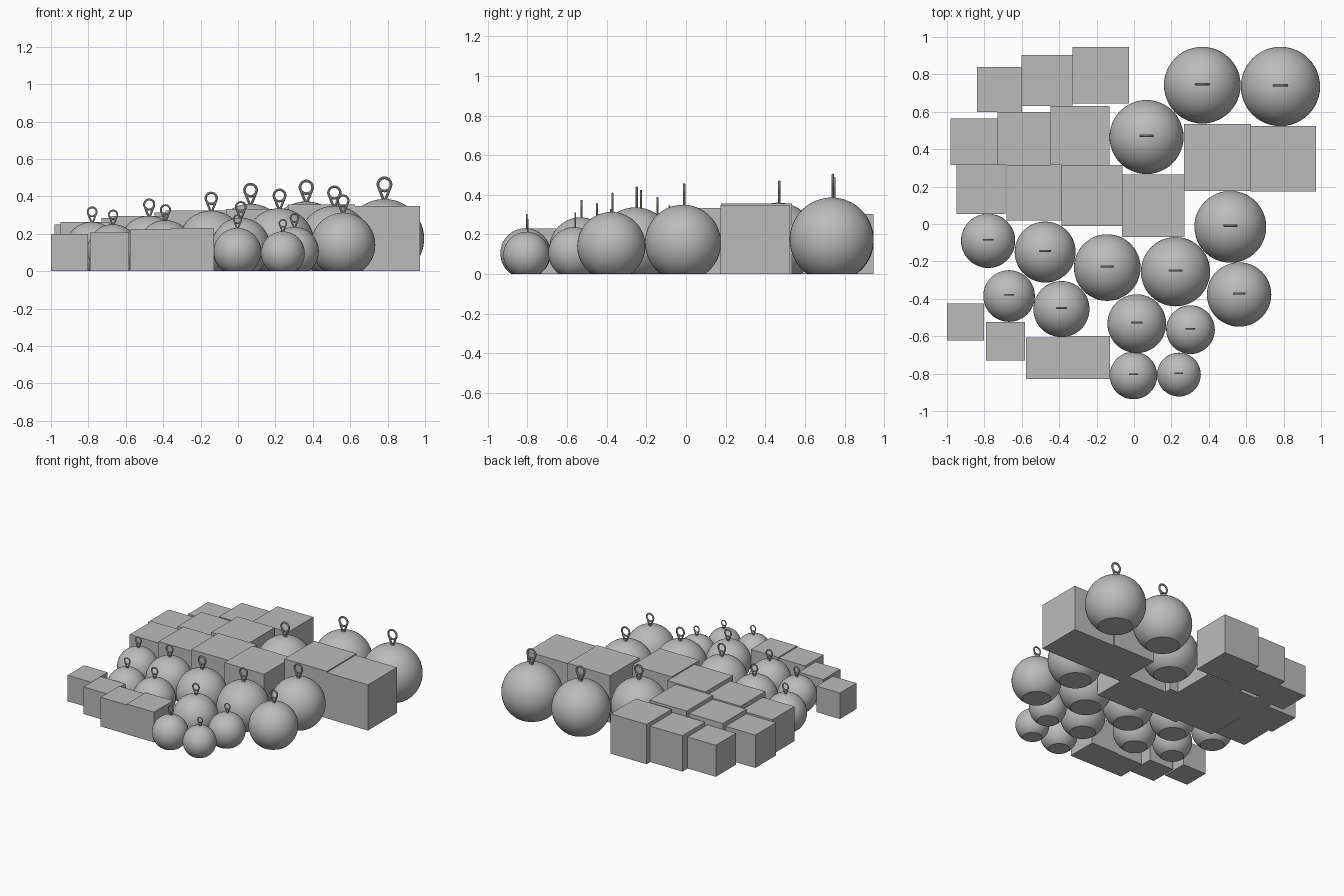
import bpy, bmesh, math
from mathutils import Matrix, Vector

if "Cube" in bpy.data.objects:
    bpy.data.objects.remove(bpy.data.objects["Cube"])

grey = bpy.data.materials.new("plain_grey")
grey.diffuse_color = (0.5, 0.5, 0.5, 1)
grey.use_nodes = True
grey.node_tree.nodes["Principled BSDF"].inputs["Base Color"].default_value = grey.diffuse_color


def make(name, bm, loc, smooth=True):
    me = bpy.data.meshes.new(name)
    bm.to_mesh(me)
    bm.free()
    ob = bpy.data.objects.new(name, me)
    bpy.context.collection.objects.link(ob)
    ob.location = loc
    me.materials.append(grey)
    if smooth:
        bpy.ops.object.select_all(action='DESELECT')
        ob.select_set(True)
        bpy.context.view_layer.objects.active = ob
        bpy.ops.object.shade_smooth_by_angle(angle=math.radians(35))
    return ob


def box(x, y, s):
    # cube with its lower left corner at x, y
    bm = bmesh.new()
    bmesh.ops.create_cube(bm, size=s)
    make("box", bm, (x + s / 2, y + s / 2, s / 2), False)


def ball(x, y, r):
    # round weight with a flat cut base
    lift = 0.82 * r
    bm = bmesh.new()
    bmesh.ops.create_uvsphere(bm, u_segments=48, v_segments=32, radius=r)
    cut = bmesh.ops.bisect_plane(bm, geom=bm.verts[:] + bm.edges[:] + bm.faces[:],
                                 plane_co=(0, 0, -lift), plane_no=(0, 0, -1), clear_outer=True)
    rim = [e for e in cut["geom_cut"] if isinstance(e, bmesh.types.BMEdge)]
    bmesh.ops.contextual_create(bm, geom=rim)
    bmesh.ops.recalc_face_normals(bm, faces=bm.faces[:])
    make("ball", bm, (x, y, lift))

    # wire ring standing upright
    big, tube, up = 0.165 * r, 0.034 * r, 1.37 * r
    bm = bmesh.new()
    n, m = 32, 10
    rows = []
    for i in range(n):
        a = 2 * math.pi * i / n
        rows.append([])
        for j in range(m):
            b = 2 * math.pi * j / m
            d = big + tube * math.cos(b)
            rows[i].append(bm.verts.new((d * math.cos(a), tube * math.sin(b), up + d * math.sin(a))))
    for i in range(n):
        for j in range(m):
            k, l = (i + 1) % n, (j + 1) % m
            bm.faces.new((rows[i][j], rows[k][j], rows[k][l], rows[i][l]))
    # two legs meeting at the top of the ball
    for side in (-1, 1):
        a = Vector((side * big * 0.88, 0, up - big * 0.48))
        b = Vector((side * tube * 0.7, 0, 0.985 * r))
        turn = (a - b).to_track_quat('Z', 'Y').to_matrix().to_4x4()
        bmesh.ops.create_cone(bm, cap_ends=True, segments=m, radius1=tube, radius2=tube,
                              depth=(a - b).length, matrix=Matrix.Translation((a + b) / 2) @ turn)
    bmesh.ops.recalc_face_normals(bm, faces=bm.faces[:])
    make("ring", bm, (x, y + 0.006, lift))


# rows of boxes: corner x, corner y, size
for b in [(-.84, .6, .24), (-.602, .63, .273), (-.33, .643, .303),
          (-.98, .315, .25), (-.73, .315, .285), (-.447, .315, .315),
          (-.95, .053, .264), (-.682, .02, .295), (-.387, -.01, .325), (-.065, -.07, .334),
          (.268, .177, .357), (.624, .175, .348),
          (-1, -.622, .198), (-.79, -.73, .207), (-.578, -.828, .222), (-.357, -.83, .23)]:
    box(*b)

# balls: centre x, centre y, radius
for b in [(.365, .742, .205), (.783, .735, .212), (.067, .465, .198), (.515, -.015, .192),
          (-.78, -.09, .145), (-.475, -.15, .163), (-.143, -.233, .178), (.222, -.255, .185),
          (-.668, -.385, .138), (-.388, -.455, .15), (.015, -.533, .157), (.302, -.565, .13),
          (.562, -.377, .172), (-.003, -.81, .127), (.24, -.805, .117)]:
    ball(*b)
